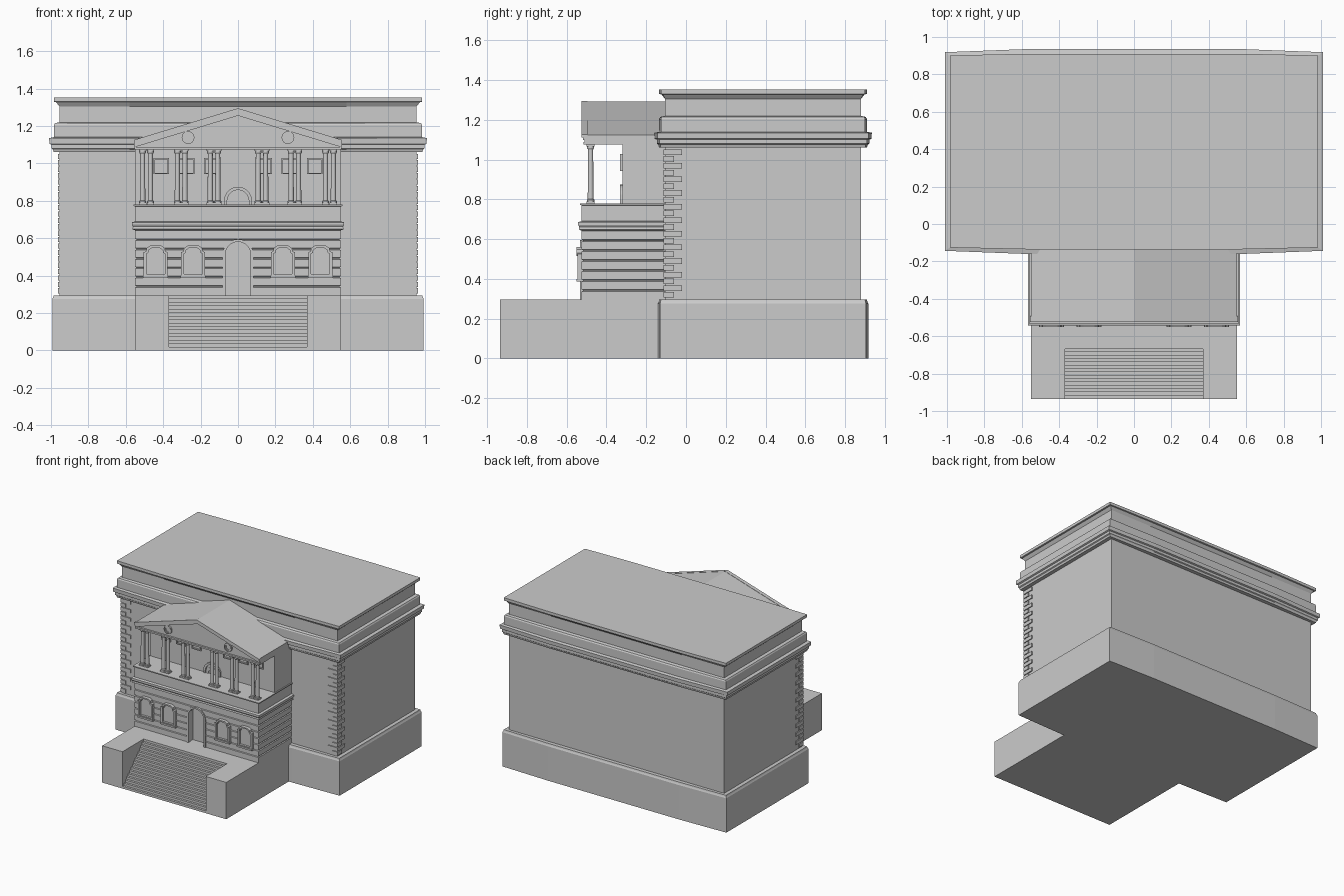
import bpy, bmesh, math

if "Cube" in bpy.data.objects:
    bpy.data.objects.remove(bpy.data.objects["Cube"])


def finish(name, bm):
    bmesh.ops.recalc_face_normals(bm, faces=bm.faces)
    me = bpy.data.meshes.new(name)
    bm.to_mesh(me)
    bm.free()
    ob = bpy.data.objects.new(name, me)
    bpy.context.scene.collection.objects.link(ob)
    return ob


def loft(name, rings):
    """Skin a stack of closed rings and cap both ends."""
    bm = bmesh.new()
    vs = [[bm.verts.new(p) for p in r] for r in rings]
    n = len(vs[0])
    for a, b in zip(vs, vs[1:]):
        for i in range(n):
            bm.faces.new((a[i], a[(i + 1) % n], b[(i + 1) % n], b[i]))
    bm.faces.new(vs[0])
    bm.faces.new(vs[-1])
    return finish(name, bm)


def prism(name, pts, axis, a, b):
    """Extrude a 2D outline along x, y or z from a to b."""
    put = {'x': lambda p, t: (t, p[0], p[1]),
           'y': lambda p, t: (p[0], t, p[1]),
           'z': lambda p, t: (p[0], p[1], t)}[axis]
    return loft(name, [[put(p, t) for p in pts] for t in (a, b)])


def box(name, x0, x1, y0, y1, z0, z1):
    return prism(name, [(x0, y0), (x1, y0), (x1, y1), (x0, y1)], 'z', z0, z1)


def frame(name, outer, inner, y0, y1, closed=True):
    """Flat moulding between two outlines, facing the front."""
    bm = bmesh.new()
    rows = [[bm.verts.new((p[0], y, p[1])) for p in pts]
            for pts, y in ((outer, y0), (outer, y1), (inner, y1), (inner, y0))]
    n = len(outer)
    for k in range(4):
        a, b = rows[k], rows[(k + 1) % 4]
        for i in range(n if closed else n - 1):
            j = (i + 1) % n
            bm.faces.new((a[i], a[j], b[j], b[i]))
    if not closed:
        bm.faces.new([r[0] for r in rows])
        bm.faces.new([r[-1] for r in rows])
    return finish(name, bm)


def arch(cx, r, z0, zs, n=10):
    arc = [(cx + r * math.cos(math.pi * i / n), zs + r * math.sin(math.pi * i / n))
           for i in range(n + 1)]
    return [(cx + r, z0)] + arc + [(cx - r, z0)]


# Main block: slightly bowed plan, moulding profile as (offset, z)
def plan(o, z, hx=0.955, y0=-0.105, y1=0.88, bow=0.3):
    k, x = bow * o, hx + o
    return [(-x, y0 - o + k, z), (-0.58, y0 - o, z), (0.58, y0 - o, z), (x, y0 - o + k, z),
            (x, y1 + o - k, z), (0.58, y1 + o, z), (-0.58, y1 + o, z), (-x, y1 + o - k, z)]


loft("main_block", [plan(o, z) for o, z in [
    (0.038, 0), (0.038, 0.275), (0.033, 0.285), (0.03, 0.295), (0, 0.295),
    (0, 1.06), (0.03, 1.06), (0.035, 1.075), (0.042, 1.08), (0.042, 1.10),
    (0.053, 1.105), (0.055, 1.135), (0.03, 1.14), (0.03, 1.205), (0.024, 1.215),
    (0, 1.22), (0, 1.305), (0.012, 1.32), (0.018, 1.328), (0.03, 1.33), (0.03, 1.353)]])

# Corner quoins, alternating long and short
for s in (-1, 1):
    for i in range(22):
        z = 0.305 + i * 0.0342
        lx, ly = (0.088, 0.085) if i % 2 else (0.045, 0.045)
        xa, xb = sorted((s * 0.963, s * (0.963 - lx)))
        box("quoin", xa, xb, -0.113, -0.105 + ly, z, z + 0.028)

# Podium with stair recess, and the stairs
prism("podium", [(-0.55, -0.1), (-0.55, -0.935), (-0.37, -0.935), (-0.37, -0.65),
                 (0.37, -0.65), (0.37, -0.935), (0.55, -0.935), (0.55, -0.1)], 'z', 0, 0.295)
N = 16
steps = [(-0.65, 0)]
steps += [(-0.935, 0)]
for i in range(N):
    y, z = -0.935 + 0.285 * i / N, 0.295 * (i + 1) / N
    steps += [(y, z), (y + 0.285 / N, z)]
prism("stairs", steps, 'x', -0.37, 0.37)


# Portico lower storey with rusticated grooves and a string course
def pplan(o, z):
    return [(-0.55 - o, -0.525 - o, z), (0.55 + o, -0.525 - o, z),
            (0.55 + o, -0.1, z), (-0.55 - o, -0.1, z)]


prof = [(0, 0.29)]
for i in range(6):
    z = 0.342 + i * 0.05
    prof += [(0, z - 0.005), (-0.008, z - 0.002), (-0.008, z + 0.002), (0, z + 0.005)]
prof += [(0, 0.642), (0.014, 0.648), (0.012, 0.662), (0.018, 0.672), (0.018, 0.685),
         (0, 0.69), (0, 0.77), (0.009, 0.772), (0.009, 0.78)]
lower = loft("portico_lower_storey", [pplan(o, z) for o, z in prof])

# Arched doorway cut into the portico
cutter = prism("door_cutter", arch(0, 0.072, 0.2, 0.513), 'y', -0.6, -0.47)
cutter.hide_render = True
mod = lower.modifiers.new("doorway", 'BOOLEAN')
mod.operation, mod.solver, mod.object = 'DIFFERENCE', 'EXACT', cutter
bpy.context.view_layer.objects.active = lower
bpy.ops.object.modifier_apply(modifier=mod.name)
bpy.data.objects.remove(cutter)
frame("door_frame", arch(0, 0.082, 0.295, 0.513), arch(0, 0.068, 0.295, 0.513),
      -0.5, -0.533, closed=False)

# Lower windows: eared frames with a curved head and a sill
half = [(0.064, 0.395), (0.064, 0.525), (0.052, 0.53), (0.048, 0.548), (0.03, 0.56)]
outline = half + [(-x, z) for x, z in reversed(half)]
for cx in (-0.44, -0.24, 0.24, 0.44):
    outer = [(cx + x, z) for x, z in outline]
    inner = [(cx + x * 0.78, 0.475 + (z - 0.475) * 0.84) for x, z in outline]
    frame("lower_window_frame", outer, inner, -0.51, -0.545)
    prism("lower_window_pane", inner, 'y', -0.51, -0.528)
    box("window_sill", cx - 0.067, cx + 0.067, -0.55, -0.51, 0.387, 0.4)
    head = outer[1:-1]
    frame("window_hood", head, [(cx + (x - cx) * 0.85, z - 0.01) for x, z in head],
          -0.53, -0.552, closed=False)

# Upper storey set back behind the loggia
box("upper_storey", -0.55, 0.55, -0.32, -0.1, 0.775, 1.08)
for cx in (-0.41, -0.275, -0.14, 0.14, 0.275, 0.41):
    def rect(w, h):
        return [(cx - w, 0.985 - h), (cx + w, 0.985 - h), (cx + w, 0.985 + h), (cx - w, 0.985 + h)]
    frame("upper_window_frame", rect(0.042, 0.043), rect(0.034, 0.035), -0.31, -0.331)

# Balcony door with concentric arches
frame("balcony_arch_outer", arch(0, 0.075, 0.78, 0.8), arch(0, 0.058, 0.78, 0.8), -0.31, -0.333, False)
frame("balcony_arch_inner", arch(0, 0.05, 0.78, 0.785), arch(0, 0.034, 0.78, 0.785), -0.31, -0.328, False)

# Paired columns
for cx in (0.108, 0.148, 0.284, 0.324, 0.468, 0.51):
    for s in (-1, 1):
        rings = []
        for r, z in [(0.019, 0.79), (0.019, 0.798), (0.0145, 0.802), (0.013, 1.05),
                     (0.018, 1.058), (0.018, 1.066)]:
            rings.append([(s * cx + r * math.cos(math.tau * k / 16),
                           -0.48 + r * math.sin(math.tau * k / 16), z) for k in range(16)])
        col = loft("column", rings)
        col.select_set(True)
        bpy.context.view_layer.objects.active = col
        bpy.ops.object.shade_smooth_by_angle()
        col.select_set(False)
        for z0, z1 in ((0.778, 0.79), (1.066, 1.078)):
            box("column_block", s * cx - 0.0195, s * cx + 0.0195, -0.5, -0.46, z0, z1)

# Pediment and gable roof
prism("pediment", [(-0.55, 1.075), (0.55, 1.075), (0.55, 1.125), (0, 1.293), (-0.55, 1.125)],
      'y', -0.5, -0.1)
box("pediment_beam", -0.553, 0.553, -0.515, -0.49, 1.075, 1.088)


def rake(drop):
    return [(-0.555, 1.126 - drop), (0, 1.295 - drop), (0.555, 1.126 - drop)]


for i, (d, y) in enumerate([(0.016, -0.525), (0.028, -0.518), (0.04, -0.51)]):
    frame("raking_cornice", rake(0.012 * i), rake(d), -0.495, y, closed=False)

# Round windows in the pediment
for cx in (-0.267, 0.267):
    def circle(r):
        return [(cx + r * math.cos(math.tau * k / 20), 1.138 + r * math.sin(math.tau * k / 20))
                for k in range(20)]
    frame("round_window_outer", circle(0.034), circle(0.027), -0.495, -0.512)
    frame("round_window_inner", circle(0.027), circle(0.021), -0.495, -0.507)
